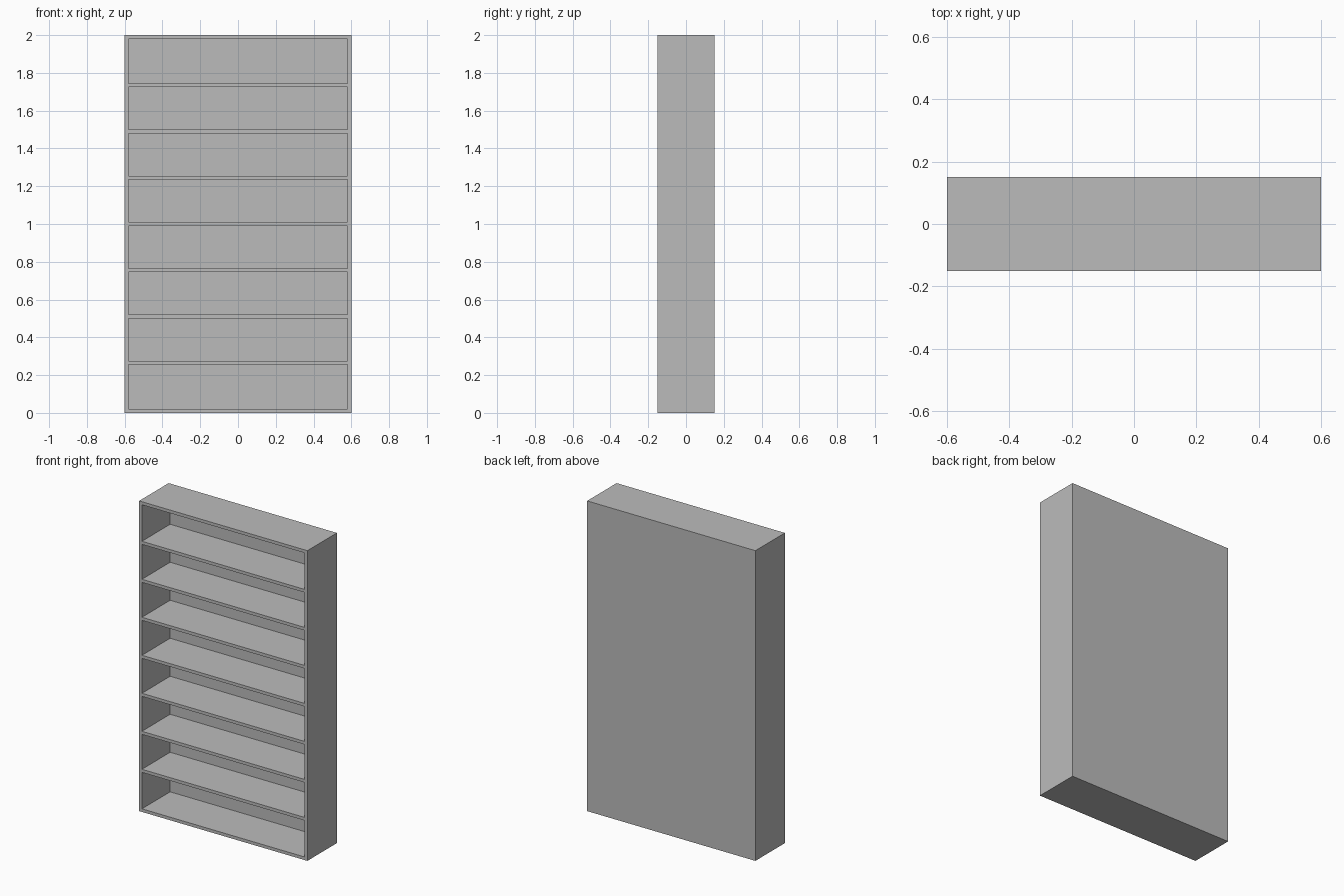
import bpy
import bmesh
from mathutils import Matrix, Vector

if "Cube" in bpy.data.objects:
    bpy.data.objects.remove(bpy.data.objects["Cube"], do_unlink=True)

WIDTH, DEPTH, HEIGHT = 1.2, 0.3, 2.0
BOARD = 0.02        # thickness of sides, top, bottom and shelves
BACK = 0.013        # thickness of the back panel
BAYS = 8

grey = bpy.data.materials.new("plain_grey")
colour = (0.5, 0.5, 0.5, 1.0)
grey.diffuse_color = colour
grey.use_nodes = True
grey.node_tree.nodes["Principled BSDF"].inputs["Base Color"].default_value = colour


def add_box(bm, low, high):
    low, high = Vector(low), Vector(high)
    matrix = Matrix.Translation((low + high) / 2) @ Matrix.Diagonal((*(high - low), 1))
    bmesh.ops.create_cube(bm, size=1, matrix=matrix)


def make_object(name, boxes):
    bm = bmesh.new()
    for low, high in boxes:
        add_box(bm, low, high)
    mesh = bpy.data.meshes.new(name)
    bm.to_mesh(mesh)
    bm.free()
    mesh.materials.append(grey)
    obj = bpy.data.objects.new(name, mesh)
    bpy.context.collection.objects.link(obj)
    return obj


# Solid cabinet block
x, y = WIDTH / 2, DEPTH / 2
bookcase = make_object("bookcase", [((-x, -y, 0), (x, y, HEIGHT))])

# One open bay between each pair of shelves, cut in from the front
pitch = (HEIGHT - 2 * BOARD) / BAYS
bays = []
for i in range(BAYS):
    bottom = BOARD + i * pitch + (BOARD / 2 if i > 0 else 0)
    top = BOARD + (i + 1) * pitch - (BOARD / 2 if i < BAYS - 1 else 0)
    bays.append(((BOARD - x, -y - 0.1, bottom), (x - BOARD, y - BACK, top)))
cutter = make_object("bay_cutter", bays)
cutter.hide_render = True

cut = bookcase.modifiers.new("open_bays", "BOOLEAN")
cut.operation = "DIFFERENCE"
cut.solver = "EXACT"
cut.object = cutter

# Bake the cut and drop the helper
bpy.context.view_layer.update()
evaluated = bookcase.evaluated_get(bpy.context.evaluated_depsgraph_get())
carved = bpy.data.meshes.new_from_object(evaluated)
bookcase.modifiers.clear()
bookcase.data = carved
carved.name = "bookcase"
bpy.data.objects.remove(cutter, do_unlink=True)
